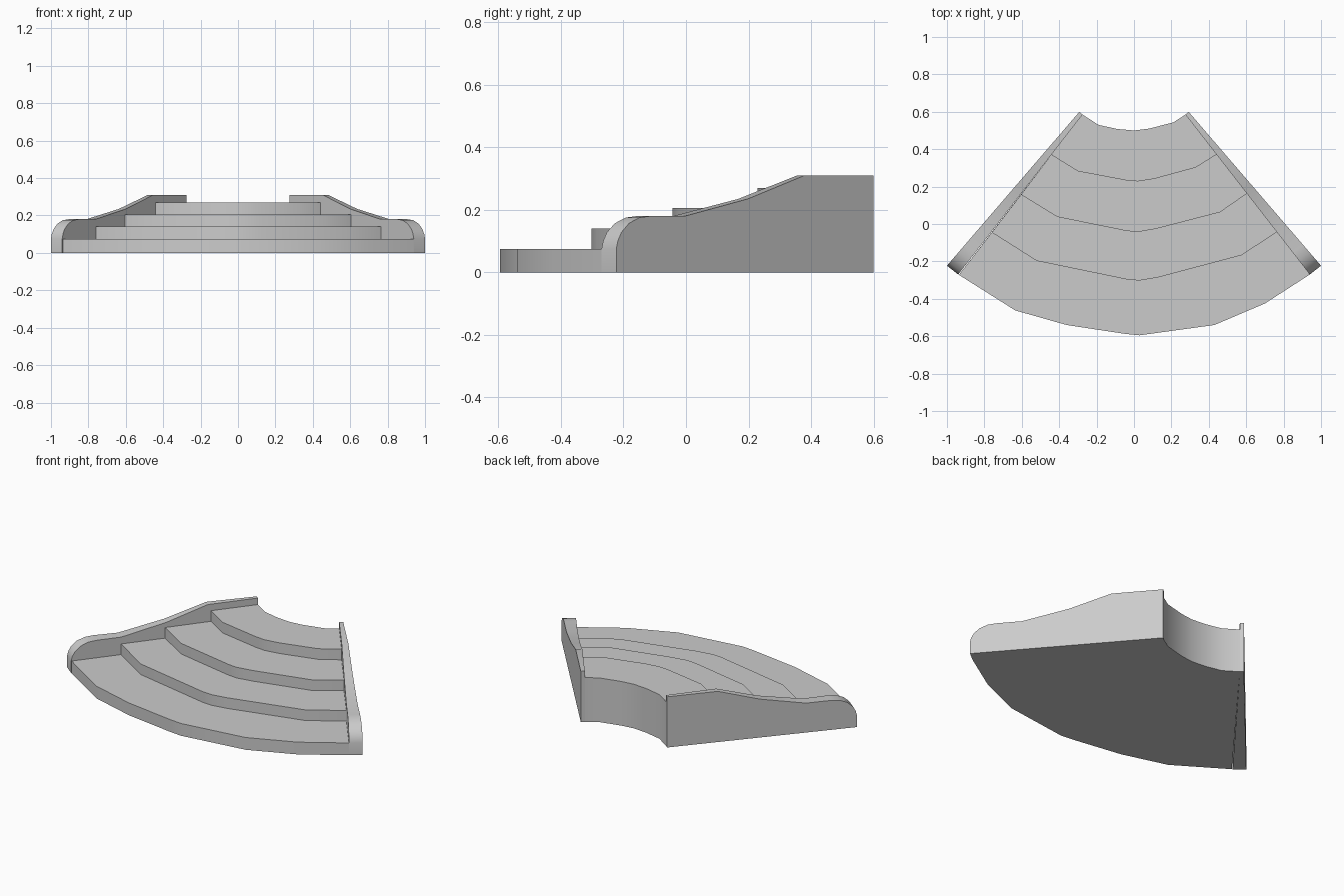
import bpy, bmesh

if "Cube" in bpy.data.objects:
    bpy.data.objects.remove(bpy.data.objects["Cube"])

# Plan outlines, left to right: front edge of each tread, then the back edge
EDGES = [
    [(-.936, -.272), (-.635, -.462), (-.36, -.54), (-.05, -.587), (.03, -.595),
     (.43, -.54), (.70, -.425), (.94, -.27)],
    [(-.76, -.045), (-.52, -.197), (-.03, -.298), (.03, -.302), (.13, -.285),
     (.575, -.167), (.764, -.043)],
    [(-.604, .157), (-.41, .038), (-.04, -.037), (.02, -.043), (.12, -.025),
     (.46, .063), (.604, .163)],
    [(-.442, .37), (-.30, .282), (-.04, .233), (.02, .228), (.11, .242),
     (.33, .302), (.442, .372)],
    [(-.275, .585), (-.19, .53), (-.09, .508), (0, .5), (.08, .51),
     (.21, .543), (.275, .585)],
]
TREADS = [.075, .14, .205, .27]


def finish(name, bm):
    bmesh.ops.remove_doubles(bm, verts=bm.verts, dist=1e-5)
    bmesh.ops.recalc_face_normals(bm, faces=bm.faces)
    mesh = bpy.data.meshes.new(name)
    bm.to_mesh(mesh)
    bm.free()
    obj = bpy.data.objects.new(name, mesh)
    bpy.context.collection.objects.link(obj)
    bpy.ops.object.select_all(action='DESELECT')
    bpy.context.view_layer.objects.active = obj
    obj.select_set(True)
    bpy.ops.object.shade_smooth_by_angle()


def face(bm, points):
    bm.faces.new([bm.verts.new(p) for p in points])


def riser(bm, edge, low, high):
    for a, b in zip(edge, edge[1:]):
        face(bm, [(*a, low), (*b, low), (*b, high), (*a, high)])


def flat(bm, front, back, z):
    face(bm, [(*p, z) for p in front + back[::-1]])


# Curved steps: risers, treads, back and underside
bm = bmesh.new()
low = 0
for i, z in enumerate(TREADS):
    riser(bm, EDGES[i], low, z)
    flat(bm, EDGES[i], EDGES[i + 1], z)
    low = z
riser(bm, EDGES[-1], 0, TREADS[-1])
flat(bm, EDGES[0], EDGES[-1], 0)
# Stepped ends close the body against the side walls
for side in (0, -1):
    ends = [e[side] for e in EDGES]
    loop = [(*ends[0], 0)]
    for i, z in enumerate(TREADS):
        loop += [(*ends[i], z), (*ends[i + 1], z)]
    face(bm, loop + [(*ends[-1], 0)])
finish("curved_steps", bm)

# Side walls: fraction along the wall from the back, height
PROFILE = [(0, 0), (0, .31), (.268, .31), (.488, .235), (.732, .18), (.866, .18),
           (.91, .175), (.95, .157), (.98, .128), (.994, .1), (1, .075), (1, 0)]


def wall(name, s):
    bm = bmesh.new()
    outer = [(s * (.292 + .708 * t), .6 - .823 * t, z) for t, z in PROFILE]
    inner = [(s * (.275 + .665 * t), .585 - .855 * t, z) for t, z in PROFILE]
    face(bm, outer)
    face(bm, inner)
    for i in range(len(PROFILE)):
        face(bm, [outer[i - 1], outer[i], inner[i], inner[i - 1]])
    finish(name, bm)


wall("left_side_wall", -1)
wall("right_side_wall", 1)
